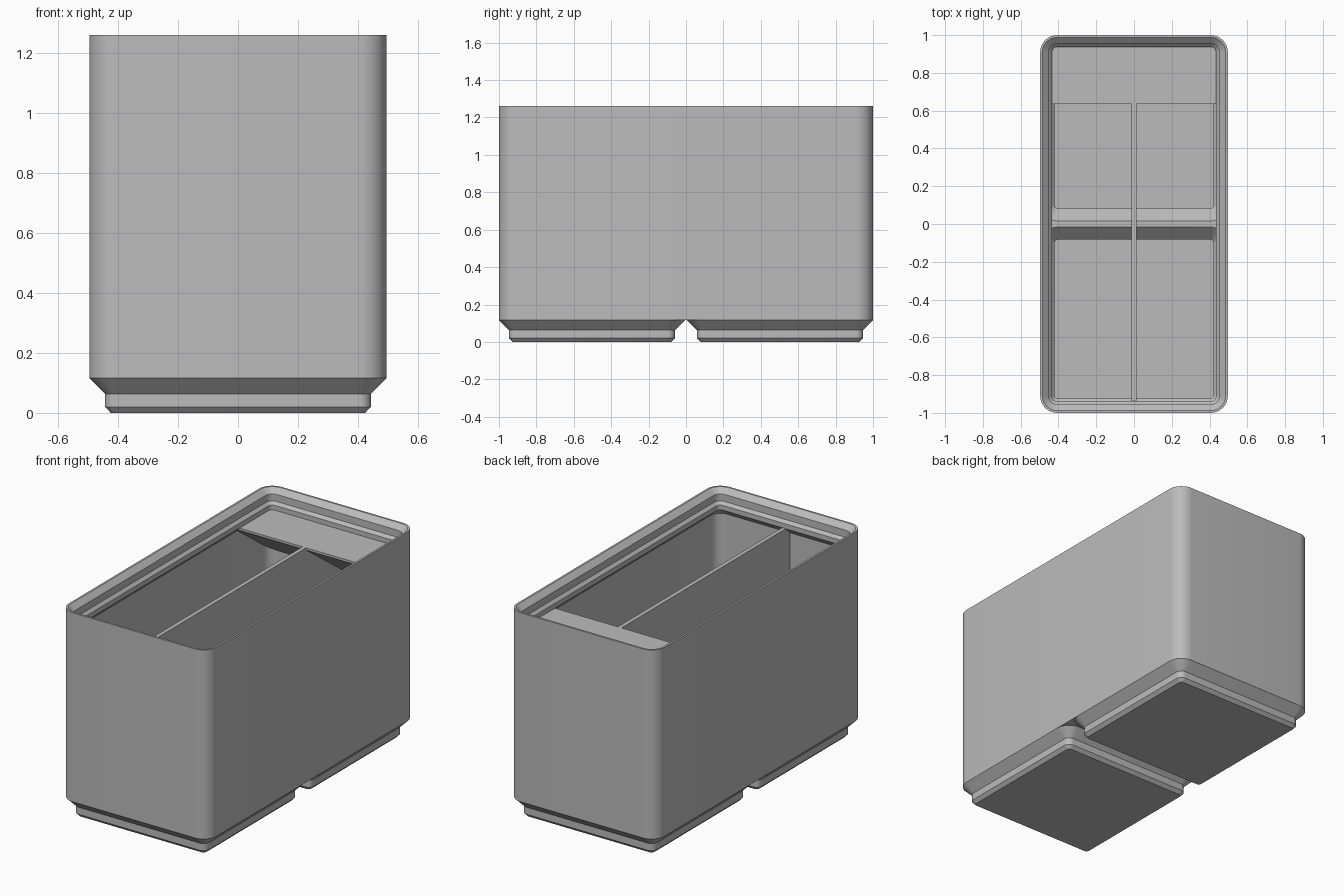
import bpy
import bmesh
from math import sin, cos, pi, radians

if "Cube" in bpy.data.objects:
    bpy.data.objects.remove(bpy.data.objects["Cube"], do_unlink=True)

grey = bpy.data.materials.new("plain grey")
grey.use_nodes = True
COLOUR = (0.5, 0.5, 0.5, 1)
grey.diffuse_color = COLOUR
grey.node_tree.nodes["Principled BSDF"].inputs["Base Color"].default_value = COLOUR

HALF_X, HALF_Y, RADIUS = 0.4965, 1.0, 0.09   # outer wall
PITCH = 0.503                               # foot centre from the middle
WALL = 0.023
RIM_TOP, SHELF_TOP, BODY_BASE, RIDGE_TOP = 1.262, 1.144, 0.116, 0.139
STEPS = 10


def rounded(hx, hy, r, cy=0.0):
    """Plan outline of a rounded rectangle, anticlockwise from the +x side."""
    pts = []
    for q, (sx, sy) in enumerate([(1, 1), (-1, 1), (-1, -1), (1, -1)]):
        for i in range(STEPS + 1):
            a = (q + i / STEPS) * pi / 2
            pts.append((sx * (hx - r) + r * cos(a), cy + sy * (hy - r) + r * sin(a)))
    return pts


def finish(bm, name):
    bmesh.ops.recalc_face_normals(bm, faces=bm.faces)
    mesh = bpy.data.meshes.new(name)
    bm.to_mesh(mesh)
    bm.free()
    mesh.materials.append(grey)
    obj = bpy.data.objects.new(name, mesh)
    bpy.context.collection.objects.link(obj)
    bpy.ops.object.select_all(action='DESELECT')
    obj.select_set(True)
    bpy.context.view_layer.objects.active = obj
    bpy.ops.object.shade_smooth_by_angle(angle=radians(25))
    return obj


def loft(name, rings, closed=False):
    """Skin a stack of (outline, z) rings; cap the ends or join them in a loop."""
    bm = bmesh.new()
    rows = [[bm.verts.new((x, y, z)) for x, y in pts] for pts, z in rings]
    pairs = list(zip(rows, rows[1:]))
    if closed:
        pairs.append((rows[-1], rows[0]))
    else:
        bm.faces.new(rows[0])
        bm.faces.new(rows[-1])
    for a, b in pairs:
        for i in range(len(a)):
            j = (i + 1) % len(a)
            bm.faces.new((a[i], a[j], b[j], b[i]))
    return finish(bm, name)


def prism(name, low, high):
    """Solid between two matching outlines of 3D points."""
    bm = bmesh.new()
    a, b = [[bm.verts.new(p) for p in pts] for pts in (low, high)]
    bm.faces.new(a)
    bm.faces.new(b)
    for i in range(len(a)):
        j = (i + 1) % len(a)
        bm.faces.new((a[i], a[j], b[j], b[i]))
    return finish(bm, name)


def wall_ring(inset):
    return rounded(HALF_X - inset, HALF_Y - inset, RADIUS - inset)


# Outer wall with the stepped stacking rim: (inset, z)
section = [(0, BODY_BASE), (0, RIM_TOP), (0.012, RIM_TOP), (0.045, 1.233),
           (0.045, 1.190), (0.062, 1.173), (0.062, SHELF_TOP),
           (WALL, SHELF_TOP - 0.039), (WALL, BODY_BASE)]
loft("bin_wall", [(wall_ring(i), z) for i, z in section], closed=True)

# Two hollow feet: (half size, z, corner radius), outside up then inside down
foot = [(0.4245, 0, 0.019), (0.4435, 0.02, 0.038), (0.4435, 0.063, 0.038),
        (HALF_X, BODY_BASE, RADIUS), (0.4865, RIDGE_TOP, 0.08),
        (0.42, 0.0725, 0.016), (0.42, 0.027, 0.016)]
for name, side in (("front_foot", -1), ("back_foot", 1)):
    loft(name, [(rounded(h, h, r, side * PITCH), z) for h, z, r in foot])

# Ridge bridging the feet, with ends shaped to their rounded corners
back = rounded(0.4865, 0.4865, 0.08, PITCH)[2 * (STEPS + 1):]
outline = back + [(x, -y) for x, y in reversed(back)]
prism("floor_ridge", [(x, y, BODY_BASE) for x, y in outline],
      [(x, y, RIDGE_TOP) for x, y in outline])

# Lengthwise divider following the floor
half = [(0.01, 0.13), (0.075, 0.068), (0.075, 0.015), (0.93, 0.015),
        (0.93, 0.067), (0.985, 0.122), (0.985, SHELF_TOP)]
profile = half + [(-y, z) for y, z in reversed(half)]
prism("divider", [(-0.0125, y, z) for y, z in profile],
      [(0.0125, y, z) for y, z in profile])

# Label shelf across the back, with a sloping underside
SHELF_FRONT = 0.635
arc = [p for p in wall_ring(0.011) if p[1] > 0.8]
plan = arc + [(arc[-1][0], SHELF_FRONT), (arc[0][0], SHELF_FRONT)]
slope = 0.727
prism("label_shelf",
      [(x, y, SHELF_TOP - 0.014 - (y - SHELF_FRONT) * slope) for x, y in plan],
      [(x, y, SHELF_TOP) for x, y in plan])
